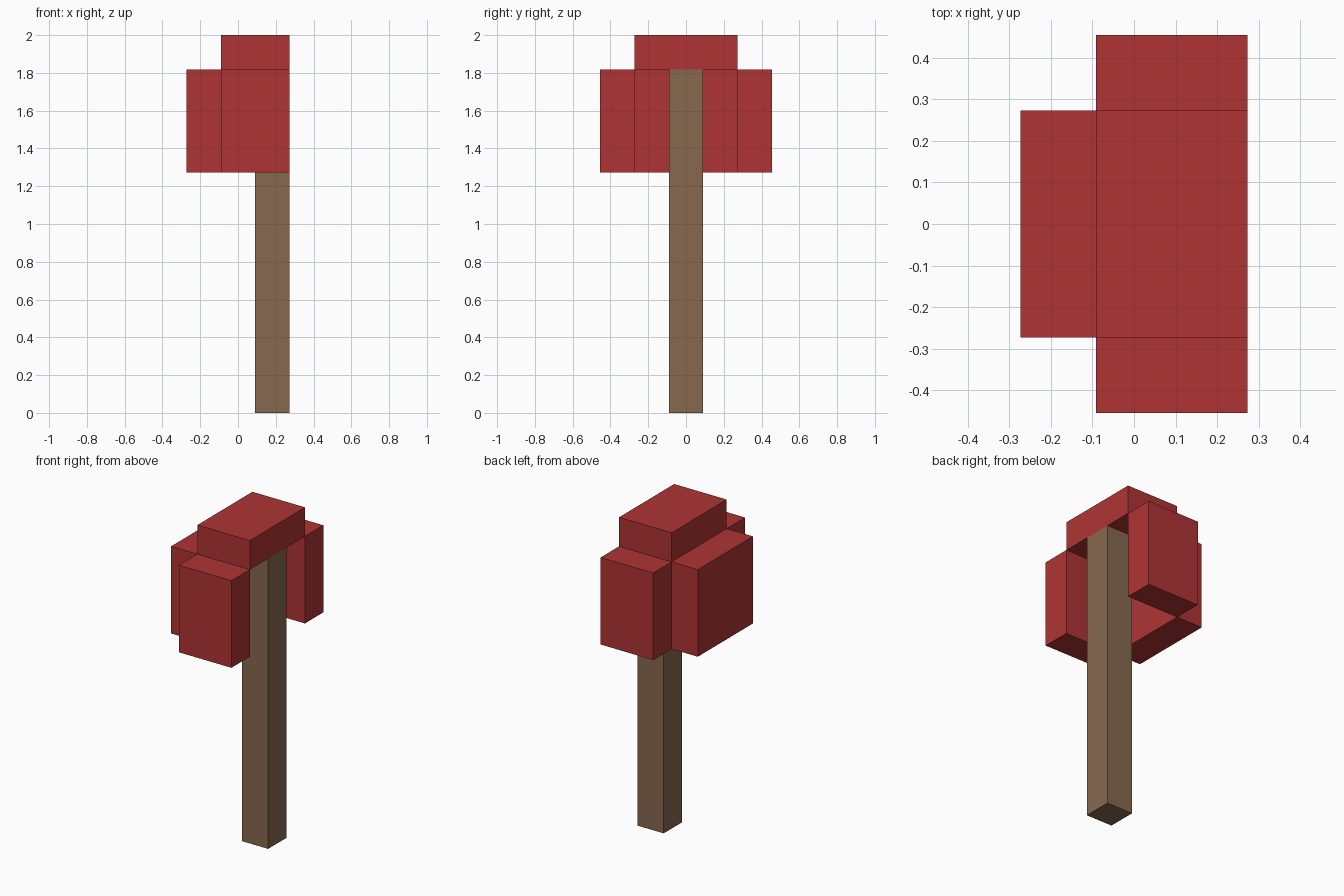
import bpy
import bmesh
from mathutils import Vector

old = bpy.data.objects.get("Cube")
if old:
    bpy.data.objects.remove(old, do_unlink=True)

U = 2 / 11  # one block, the grid step of the whole model


def make_material(name, rgb):
    mat = bpy.data.materials.new(name)
    mat.use_nodes = True
    colour = (*rgb, 1)
    mat.diffuse_color = colour
    mat.node_tree.nodes["Principled BSDF"].inputs["Base Color"].default_value = colour
    return mat


def box(name, low, high, mat):
    """Flat-shaded box between two corners given in blocks."""
    low, high = Vector(low) * U, Vector(high) * U
    mesh = bpy.data.meshes.new(name)
    bm = bmesh.new()
    bmesh.ops.create_cube(bm, size=1)
    for v in bm.verts:
        v.co = [h if c > 0 else l for c, l, h in zip(v.co, low, high)]
    bm.to_mesh(mesh)
    bm.free()
    mesh.materials.append(mat)
    obj = bpy.data.objects.new(name, mesh)
    bpy.context.collection.objects.link(obj)
    return obj


red = make_material("leaf red", (0.428, 0.034, 0.034))
brown = make_material("bark brown", (0.238, 0.138, 0.076))

# Trunk, reaching up to the crown's top slab
box("trunk", (0.5, -0.5, 0), (1.5, 0.5, 10), brown)

# Crown: top slab and side slabs around a hollow open on the left
box("crown_top", (-0.5, -1.5, 10), (1.5, 1.5, 11), red)
box("crown_right", (-1.5, -1.5, 7), (-0.5, 1.5, 10), red)
box("crown_front", (-0.5, -2.5, 7), (1.5, -1.5, 10), red)
box("crown_back", (-0.5, 1.5, 7), (1.5, 2.5, 10), red)
